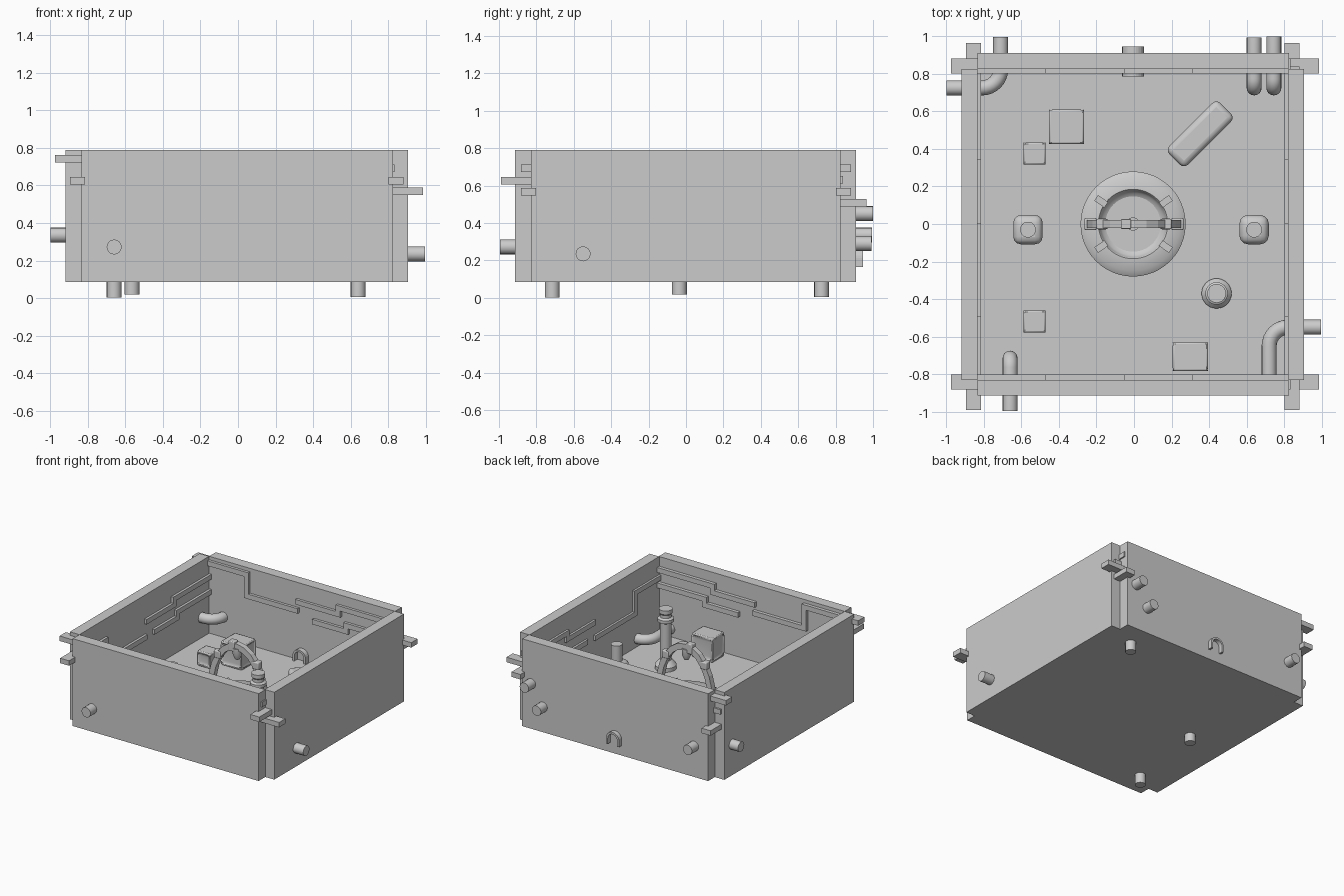
import bpy, bmesh, math
from mathutils import Vector, Matrix

if "Cube" in bpy.data.objects:
    bpy.data.objects.remove(bpy.data.objects["Cube"])

grey = bpy.data.materials.new("plain_grey")
grey.diffuse_color = (0.6, 0.6, 0.6, 1)
grey.use_nodes = True
grey.node_tree.nodes["Principled BSDF"].inputs["Base Color"].default_value = grey.diffuse_color


def add(name, bm, smooth=False):
    bmesh.ops.recalc_face_normals(bm, faces=bm.faces)
    me = bpy.data.meshes.new(name)
    bm.to_mesh(me)
    bm.free()
    ob = bpy.data.objects.new(name, me)
    bpy.context.collection.objects.link(ob)
    me.materials.append(grey)
    if smooth:
        shade(ob)
    return ob


def shade(ob):
    bpy.ops.object.select_all(action='DESELECT')
    ob.select_set(True)
    bpy.context.view_layer.objects.active = ob
    bpy.ops.object.shade_smooth_by_angle(angle=math.radians(35))


def box(name, lo, hi, rot=0.0, bevel=0.0, panels=False):
    lo, hi = Vector(lo), Vector(hi)
    bm = bmesh.new()
    bmesh.ops.create_cube(bm, size=1, matrix=Matrix.Diagonal((*(hi - lo), 1)))
    if panels:  # sunken panel on each side face
        sides = [f for f in bm.faces if abs(f.normal.z) < 0.5]
        bmesh.ops.inset_individual(bm, faces=sides, thickness=0.035, depth=-0.015)
    ob = add(name, bm)
    ob.location = (lo + hi) / 2
    ob.rotation_euler.z = rot
    if bevel:
        m = ob.modifiers.new("round", 'BEVEL')
        m.width, m.segments, m.limit_method = bevel, 3, 'ANGLE'
        shade(ob)
    return ob


def lathe(name, profile, loc, n=40):
    bm = bmesh.new()
    vs = [bm.verts.new((r, 0, z)) for r, z in profile]
    es = [bm.edges.new(p) for p in zip(vs, vs[1:])]
    bmesh.ops.spin(bm, geom=vs + es, axis=(0, 0, 1), cent=(0, 0, 0), steps=n, angle=2 * math.pi)
    bmesh.ops.remove_doubles(bm, verts=bm.verts, dist=1e-5)
    ob = add(name, bm, True)
    ob.location = loc
    return ob


def extrude(name, outline, to_world, depth):
    """Extrude a 2D outline; to_world maps (u, v, d) to a point."""
    bm = bmesh.new()
    a, b = ([bm.verts.new(to_world(u, v, d)) for u, v in outline] for d in depth)
    bm.faces.new(a)
    bm.faces.new(b[::-1])
    for i in range(len(a)):
        j = (i + 1) % len(a)
        bm.faces.new((a[i], a[j], b[j], b[i]))
    return add(name, bm)


def pipe(name, start, corner, end, bend=0.1, r=0.04):
    s, c, e = map(Vector, (start, corner, end))
    u, w = (s - c).normalized(), (e - c).normalized()
    pts = [s]
    for i in range(9):
        t = i / 8 * math.pi / 2
        pts.append(c + u * bend * (1 - math.sin(t)) + w * bend * (1 - math.cos(t)))
    pts.append(e)
    cu = bpy.data.curves.new(name, 'CURVE')
    cu.dimensions, cu.bevel_depth, cu.bevel_resolution, cu.use_fill_caps = '3D', r, 6, True
    sp = cu.splines.new('POLY')
    sp.points.add(len(pts) - 1)
    for p, q in zip(sp.points, pts):
        p.co = (*q, 1)
    ob = bpy.data.objects.new(name, cu)
    bpy.context.collection.objects.link(ob)
    cu.materials.append(grey)
    bpy.ops.object.select_all(action='DESELECT')
    ob.select_set(True)
    bpy.context.view_layer.objects.active = ob
    bpy.ops.object.convert(target='MESH')
    shade(bpy.context.view_layer.objects.active)


# Room shell: floor and four walls leaving open corner notches
FL, B, T = 0.17, 0.085, 0.79
box("floor", (-0.835, -0.83, B), (0.825, 0.825, FL))
box("left_wall", (-0.92, -0.83, B), (-0.835, 0.825, T))
box("right_wall", (0.82, -0.83, B), (0.905, 0.825, T))
box("front_wall", (-0.835, -0.915, B), (0.825, -0.83, T))
box("back_wall", (-0.835, 0.825, B), (0.825, 0.91, T))


# Stepped rails set into the walls and poking out at the corners
def rail(name, a, s, b, z1, z2, to_world, h=0.02):
    k = h if z2 < z1 else -h
    pts = [(a, z1 + h), (s + k, z1 + h), (s + k, z2 + h), (b, z2 + h),
           (b, z2 - h), (s - k, z2 - h), (s - k, z1 - h), (a, z1 - h)]
    extrude(name, pts, to_world, (0.803, 0.883))


for side, sg in (("back", 1), ("front", -1)):
    f = lambda u, v, d, sg=sg: (u, sg * d, v)
    rail(side + "_long_rail", -0.975, -0.49, -0.03, 0.742, 0.57, f)
    rail(side + "_upper_rail", -0.05, 0.33, 0.835, 0.64, 0.692, f)
    rail(side + "_lower_rail", 0.1, 0.4, 0.985, 0.52, 0.568, f)
for side, sg in (("right", 1), ("left", -1)):
    f = lambda u, v, d, sg=sg: (sg * (d + (0.012 if sg < 0 else 0)), u, v)
    rail(side + "_long_rail", -0.99, -0.51, 0.01, 0.625, 0.455, f)
    rail(side + "_upper_rail", 0.0, 0.36, 0.84, 0.58, 0.63, f)
    rail(side + "_lower_rail", 0.1, 0.4, 0.965, 0.46, 0.508, f)

# Pipes through walls and floor
pipe("back_left_elbow", (-1.0, 0.725, 0.335), (-0.71, 0.725, 0.335), (-0.71, 0.995, 0.335))
pipe("right_elbow", (0.995, -0.55, 0.235), (0.72, -0.55, 0.235), (0.72, -0.85, 0.235))
pipe("front_left_drain", (-0.66, -0.995, 0.272), (-0.66, -0.715, 0.272), (-0.66, -0.715, 0.002), 0.05)
pipe("back_right_drain", (0.64, 0.993, 0.29), (0.64, 0.725, 0.29), (0.64, 0.725, 0.005), 0.05)
pipe("back_right_high_pipe", (0.745, 1.0, 0.45), (0.745, 0.725, 0.45), (0.745, 0.725, 0.12), 0.05)
lathe("floor_drain", [(0, 0.018), (0.04, 0.018), (0.04, 0.1), (0, 0.1)], (-0.565, -0.035, 0), 24)

# Small arched opening through the back wall
arc = [(math.cos(t * math.pi / 12), math.sin(t * math.pi / 12)) for t in range(13)]
outer = [(0.058, 0.165)] + [(0.058 * c, 0.212 + 0.058 * s) for c, s in arc] + [(-0.058, 0.165)]
inner = [(-0.042, 0.165)] + [(-0.042 * c, 0.212 + 0.042 * s) for c, s in arc] + [(0.042, 0.165)]
extrude("arch_opening_frame", outer + inner, lambda u, v, d: (u - 0.005, d, v), (0.785, 0.945))

# Rounded equipment boxes
box("large_cabinet", (-0.46, 0.42, FL), (-0.26, 0.615, 0.36), 0, 0.02, True)
box("small_cabinet_back", (-0.595, 0.31, FL), (-0.465, 0.44, 0.29), 0, 0.02, True)
box("small_cabinet_front", (-0.595, -0.585, FL), (-0.465, -0.455, 0.29), 0, 0.02, True)
box("front_cabinet", (0.2, -0.79, FL), (0.4, -0.625, 0.365), 0, 0.02, True)
box("tilted_cabinet", (0.16, 0.41, FL), (0.545, 0.55, 0.33), math.radians(45), 0.03)


# Flanged posts
def post(name, x, y, flange, top):
    box(name + "_base", (x - 0.078, y - 0.078, FL), (x + 0.078, y + 0.078, flange), 0, 0.045)
    lathe(name, [(0, flange - 0.05), (0.042, flange - 0.05), (0.042, top), (0, top)], (x, y, 0), 24)


post("right_post", 0.64, -0.03, 0.31, 0.44)
post("left_post", -0.565, -0.03, 0.25, 0.32)
lathe("tall_column", [(0.08, FL), (0.08, 0.2), (0.055, 0.23), (0.042, 0.24), (0.042, 0.54), (0.06, 0.55),
                      (0.06, 0.575), (0.042, 0.585), (0.042, 0.61), (0.05, 0.62), (0.05, 0.65), (0, 0.65)],
      (0.44, -0.37, 0), 32)

# Central round pad with a sunken bowl
bowl = [(0.28, FL), (0.28, 0.19), (0.25, 0.21), (0.185, 0.215)]
bowl += [(0.18 * math.cos(i * math.pi / 16), 0.21 - 0.07 * math.sin(i * math.pi / 16)) for i in range(8)]
lathe("round_pad", bowl + [(0, 0.14)], (-0.005, 0, 0), 48)
lathe("bowl_hub", [(0.055, 0.13), (0.055, 0.155), (0.03, 0.165), (0, 0.165)], (-0.005, 0, 0), 24)
for i, deg in enumerate((35, 145, 215, 325)):
    a = math.radians(deg)
    x, y = 0.21 * math.cos(a), 0.21 * math.sin(a)
    box("clamp_%d" % i, (x - 0.035, y - 0.018, 0.2), (x + 0.03, y + 0.018, 0.24), a)

# Overhead arm arching over the bowl, with feet and nozzle
ts = [math.pi * i / 12 for i in range(13)]
arm = [(0.255 * math.cos(t), 0.22 + 0.41 * math.sin(t)) for t in ts]
arm += [(0.21 * math.cos(t), 0.22 + 0.36 * math.sin(t)) for t in reversed(ts)]
extrude("arched_arm", arm, lambda u, v, d: (u, d, v), (-0.022, 0.022))
for sg, side in ((-1, "left"), (1, "right")):
    c = sg * 0.232
    box(side + "_arm_foot", (c - 0.032, -0.032, FL), (c + 0.032, 0.032, 0.27), 0, 0.008)
    box(side + "_arm_joint", (sg * 0.17 - 0.03, -0.028, 0.47), (sg * 0.17 + 0.03, 0.028, 0.53), 0, 0.008)
box("arm_block", (-0.07, -0.026, 0.56), (-0.015, 0.026, 0.64), 0, 0.006)
lathe("nozzle", [(0, 0.5), (0.018, 0.5), (0.035, 0.54), (0.035, 0.59), (0, 0.59)], (-0.005, 0, 0), 24)
